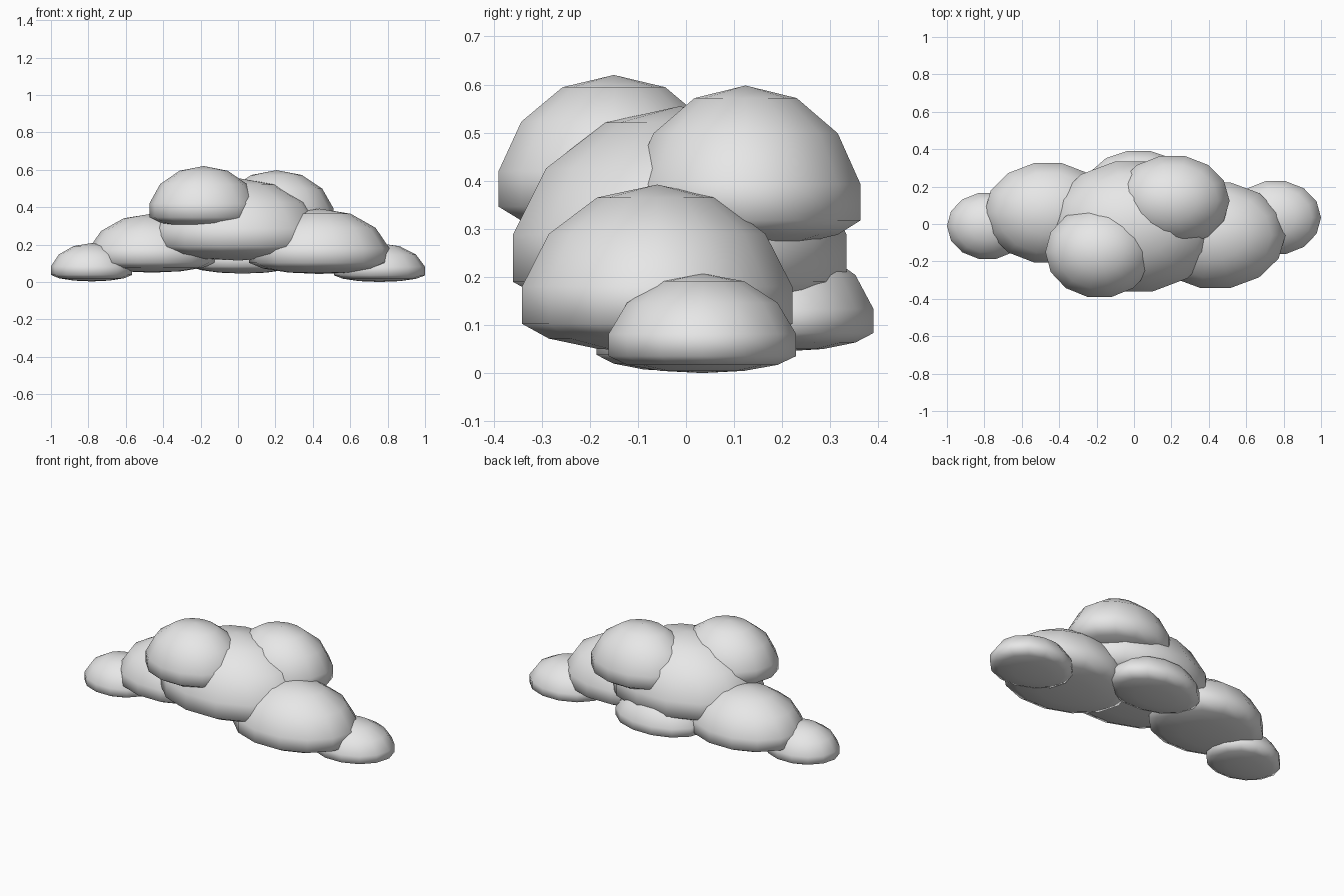
import bpy, bmesh, math

if "Cube" in bpy.data.objects:
    bpy.data.objects.remove(bpy.data.objects["Cube"])

cloud = bpy.data.materials.new("cloud_white")
cloud.diffuse_color = (0.8, 0.8, 0.8, 1)
cloud.use_nodes = True
cloud.node_tree.nodes["Principled BSDF"].inputs["Base Color"].default_value = cloud.diffuse_color

SEG, RINGS = 14, 7
FLAT = 0.28                                    # underside squash
WIDE_X = math.sin(3 * math.pi / RINGS)         # widest ring against unit sphere
WIDE_Y = WIDE_X * math.cos(math.pi / SEG)      # flat sides face front and back


def puff(name, x, y, half_x, half_y, bottom, top):
    """Low-poly ball with a flattened underside, sized by its extents."""
    r = (top - bottom) / (1 + FLAT)
    middle = top - r
    bm = bmesh.new()
    bmesh.ops.create_uvsphere(bm, u_segments=SEG, v_segments=RINGS, radius=1)
    for v in bm.verts:
        a, b, c = v.co.y, -v.co.x, v.co.z      # quarter turn: points along x
        v.co = (a * half_x / WIDE_X, b * half_y / WIDE_Y,
                c * r * (1 if c > 0 else FLAT))
    bmesh.ops.recalc_face_normals(bm, faces=bm.faces)
    for f in bm.faces:
        f.smooth = True
    me = bpy.data.meshes.new(name)
    bm.to_mesh(me)
    bm.free()
    me.materials.append(cloud)
    ob = bpy.data.objects.new(name, me)
    ob.location = (x, y, middle)
    bpy.context.collection.objects.link(ob)


# name, centre x, y, half width, half depth, bottom, top
puff("centre_puff", 0.0, -0.013, 0.455, 0.347, 0.115, 0.555)
puff("left_puff", -0.46, 0.06, 0.34, 0.265, 0.05, 0.365)
puff("right_puff", 0.435, -0.06, 0.375, 0.281, 0.043, 0.392)
puff("left_end_puff", -0.783, -0.01, 0.217, 0.176, 0.003, 0.208)
puff("right_end_puff", 0.757, 0.034, 0.243, 0.195, 0.0, 0.207)
puff("front_top_puff", -0.184, -0.15, 0.29, 0.24, 0.29, 0.62)
puff("back_top_puff", 0.206, 0.124, 0.305, 0.239, 0.26, 0.598)
puff("back_low_puff", 0.025, 0.2, 0.28, 0.19, 0.045, 0.27)
